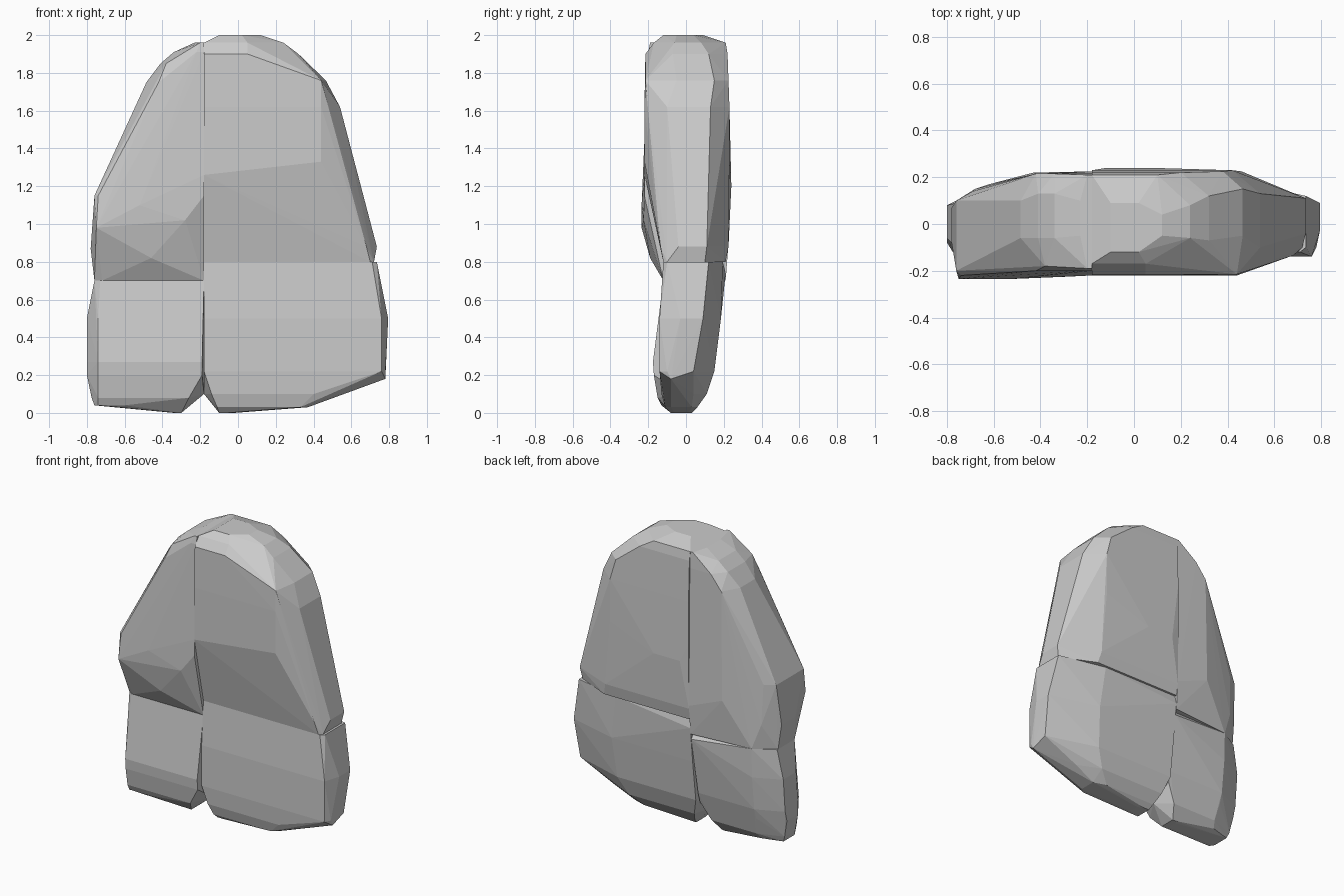
import bpy, bmesh

SEAM = -0.18


def faceted_block(name, sections, extra=()):
    """Convex low-poly block from horizontal sections:
    (z, inner x, front edge x, front y, back edge x, back y, outer x, outer y0, outer y1)"""
    bm = bmesh.new()
    for z, xi, xf, yf, xb, yb, xo, y0, y1 in sections:
        for x, y in ((xi, yf), (xf, yf), (xo, y0), (xo, y1), (xb, yb), (xi, yb)):
            bm.verts.new((x, y, z))
    for p in extra:
        bm.verts.new(p)
    bmesh.ops.remove_doubles(bm, verts=bm.verts, dist=0.002)
    hull = bmesh.ops.convex_hull(bm, input=bm.verts)
    junk = {g for g in hull["geom_interior"] + hull["geom_unused"]
            if isinstance(g, bmesh.types.BMVert)}
    bmesh.ops.delete(bm, geom=list(junk), context="VERTS")
    bmesh.ops.recalc_face_normals(bm, faces=bm.faces)
    mesh = bpy.data.meshes.new(name)
    bm.to_mesh(mesh)
    bm.free()
    obj = bpy.data.objects.new(name, mesh)
    bpy.context.collection.objects.link(obj)
    return obj


# Large upper block right of the seam, undercut at the front
faceted_block("upper_right_block", [
    (0.80, SEAM, 0.70, -0.12, 0.48, 0.21, 0.72, -0.10, 0.10),
    (0.88, SEAM, 0.68, -0.135, 0.46, 0.225, 0.735, -0.04, 0.11),
    (1.33, SEAM, 0.44, -0.22, 0.42, 0.23, 0.60, -0.08, 0.12),
    (1.62, SEAM, 0.44, -0.22, 0.42, 0.23, 0.54, -0.10, 0.13),
    (1.76, SEAM, 0.44, -0.215, 0.38, 0.225, 0.465, -0.05, 0.15),
    (1.90, SEAM, 0.05, -0.215, 0.20, 0.22, 0.32, -0.07, 0.12),
    (1.96, SEAM, 0.05, -0.17, 0.10, 0.21, 0.24, -0.06, 0.08),
    (2.00, -0.10, 0.02, -0.12, 0.02, 0.09, 0.12, -0.05, 0.04),
], [(SEAM, -0.22, 1.26), (-0.12, 0.24, 1.2), (0.08, 0.24, 1.2)])

# Upper block left of the seam, with a ridge above the front undercut
faceted_block("upper_left_block", [
    (0.70, SEAM, -0.72, -0.12, -0.62, 0.17, -0.76, -0.10, 0.08),
    (0.87, SEAM, -0.73, -0.14, -0.68, 0.15, -0.78, -0.08, 0.07),
    (1.15, SEAM, -0.74, -0.22, -0.69, 0.14, -0.76, -0.20, 0.10),
    (1.75, SEAM, -0.42, -0.20, -0.42, 0.215, -0.485, -0.06, 0.10),
    (1.85, SEAM, -0.38, -0.18, -0.34, 0.215, -0.41, -0.06, 0.13),
    (1.91, SEAM, -0.22, -0.20, -0.25, 0.21, -0.34, -0.06, 0.13),
    (1.96, SEAM, -0.20, -0.19, -0.20, 0.21, -0.23, -0.05, 0.10),
], [(-0.75, -0.235, 0.98), (-0.52, -0.235, 1.10), (-0.28, -0.225, 1.02),
    (SEAM, -0.22, 1.26), (-0.46, -0.19, 0.82),
    (-0.43, 0.22, 1.0), (SEAM, 0.225, 0.9), (SEAM, 0.21, 0.7)])

# Wide lower block right of the seam
faceted_block("lower_right_block", [
    (0.80, SEAM, 0.71, -0.12, 0.40, 0.195, 0.735, -0.10, 0.12),
    (0.50, SEAM, 0.76, -0.14, 0.44, 0.185, 0.795, -0.03, 0.09),
    (0.22, SEAM, 0.76, -0.14, 0.42, 0.15, 0.78, -0.10, 0.04),
    (0.10, -0.14, 0.40, -0.13, 0.36, 0.11, 0.52, -0.08, 0.04),
    (0.03, -0.11, 0.33, -0.11, 0.28, 0.06, 0.37, -0.08, 0.03),
    (0.00, -0.10, -0.06, -0.08, -0.06, 0.03, -0.02, -0.06, 0.01),
], [(0.78, -0.08, 0.18), (SEAM, -0.02, 0.10), (SEAM, 0.21, 0.74)])

# Narrow lower block left of the seam
faceted_block("lower_left_block", [
    (0.70, SEAM, -0.73, -0.12, -0.62, 0.17, -0.76, -0.10, 0.09),
    (0.50, -0.19, -0.74, -0.145, -0.62, 0.165, -0.80, -0.06, 0.08),
    (0.27, -0.19, -0.74, -0.175, -0.62, 0.14, -0.80, -0.08, 0.06),
    (0.20, -0.19, -0.74, -0.17, -0.62, 0.12, -0.80, -0.08, 0.04),
    (0.08, -0.26, -0.74, -0.15, -0.60, 0.09, -0.775, -0.08, 0.03),
    (0.04, -0.60, -0.74, -0.13, -0.62, 0.06, -0.76, -0.10, 0.02),
    (0.00, -0.30, -0.32, -0.08, -0.32, 0.03, -0.34, -0.06, 0.01),
], [(SEAM, -0.02, 0.10), (SEAM, 0.20, 0.66)])
